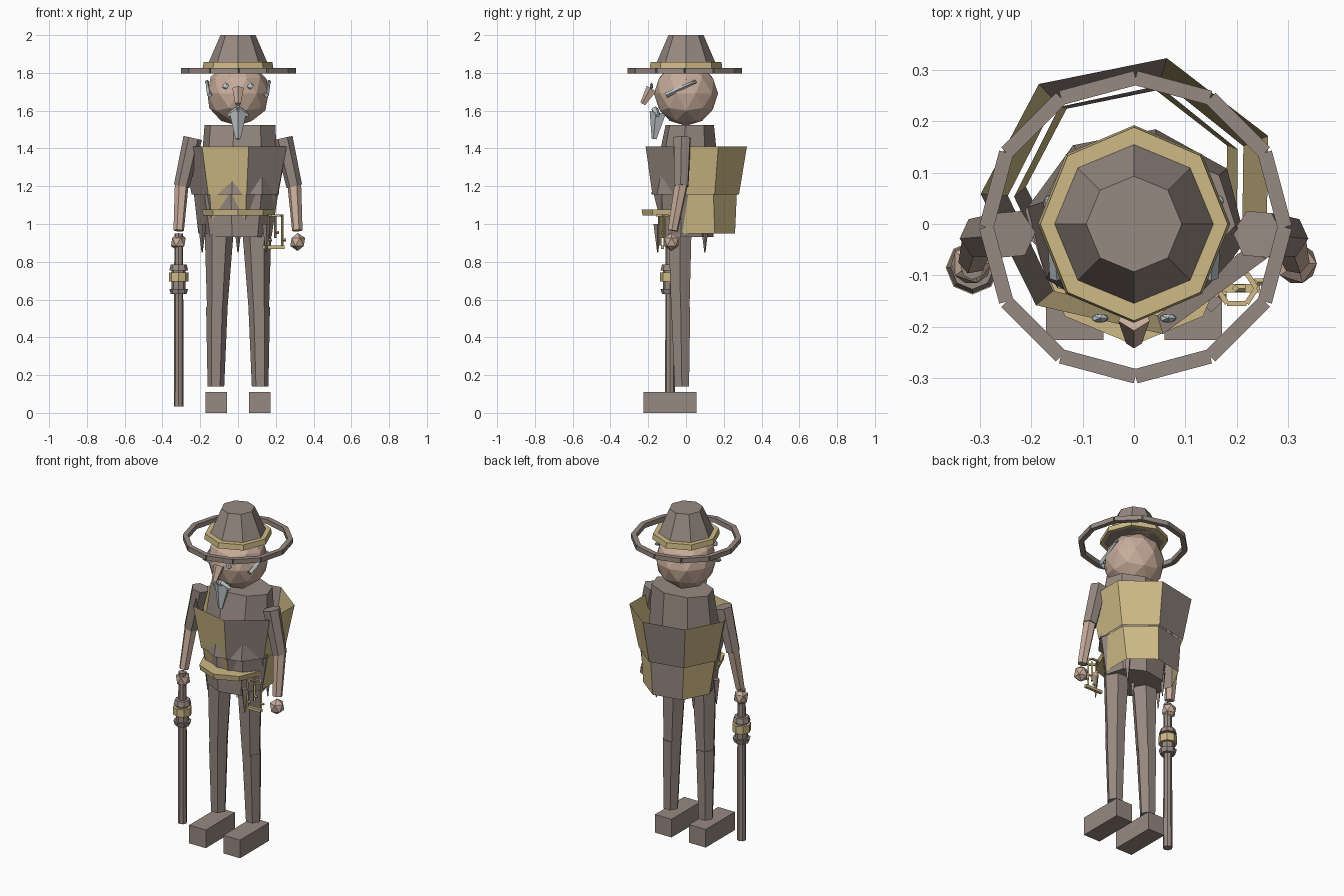
import bpy, bmesh, math
from mathutils import Vector, Matrix

cube = bpy.data.objects.get("Cube")
if cube:
    bpy.data.objects.remove(cube, do_unlink=True)


def material(name, rgb):
    m = bpy.data.materials.new(name)
    m.use_nodes = True
    m.diffuse_color = (*rgb, 1)
    m.node_tree.nodes["Principled BSDF"].inputs["Base Color"].default_value = (*rgb, 1)
    return m


BROWN = material("grey brown cloth", (0.31, 0.25, 0.22))
GOLD = material("tan gold", (0.62, 0.49, 0.24))
SKIN = material("skin", (0.58, 0.42, 0.33))
WHITE = material("white hair", (0.53, 0.57, 0.59))


def finish(name, bm, *mats):
    mesh = bpy.data.meshes.new(name)
    bm.to_mesh(mesh)
    bm.free()
    for m in mats:
        mesh.materials.append(m)
    obj = bpy.data.objects.new(name, mesh)
    bpy.context.collection.objects.link(obj)
    return obj


def loft(name, sections, sides, *mats, phase=0, caps=True):
    """Polygonal tube through (x, y, z, rx, ry) sections; panels cycle through the materials."""
    bm = bmesh.new()
    rings = []
    for x, y, z, rx, ry in sections:
        angles = [math.radians(phase) + math.tau * i / sides for i in range(sides)]
        rings.append([bm.verts.new((x + rx * math.cos(a), y + ry * math.sin(a), z)) for a in angles])
    for low, high in zip(rings, rings[1:]):
        for i in range(sides):
            j = (i + 1) % sides
            face = bm.faces.new((low[i], low[j], high[j], high[i]))
            face.material_index = i % len(mats)
    if caps:
        bm.faces.new(rings[0][::-1])
        bm.faces.new(rings[-1])
    return finish(name, bm, *mats)


def rod(name, start, end, r0, r1, sides, mat, turn=0):
    """Tapered prism between two points."""
    a, b = Vector(start), Vector(end)
    d = b - a
    matrix = (Matrix.Translation((a + b) / 2) @ d.to_track_quat("Z", "Y").to_matrix().to_4x4()
              @ Matrix.Rotation(math.radians(turn), 4, "Z"))
    bm = bmesh.new()
    bmesh.ops.create_cone(bm, cap_ends=True, segments=sides, radius1=r0, radius2=r1,
                          depth=d.length, matrix=matrix)
    return finish(name, bm, mat)


def ball(name, center, size, detail, mat):
    bm = bmesh.new()
    matrix = Matrix.Translation(center) @ Matrix.Diagonal((*size, 1))
    bmesh.ops.create_icosphere(bm, subdivisions=detail, radius=1, matrix=matrix)
    return finish(name, bm, mat)


def box(name, center, size, mat):
    bm = bmesh.new()
    bmesh.ops.create_cube(bm, size=1, matrix=Matrix.Translation(center) @ Matrix.Diagonal((*size, 1)))
    return finish(name, bm, mat)


# Hat: crown, band and a floating brim of twelve straight bars
loft("hat_crown", [(0, 0, 1.825, 0.168, 0.168), (0, 0, 2.0, 0.093, 0.093)], 8, BROWN, phase=90)
loft("hat_band", [(0, 0, 1.825, 0.187, 0.192), (0, 0, 1.857, 0.182, 0.188)], 8, GOLD, phase=90)
brim = [(0.003 + 0.29 * math.cos(math.tau * i / 12), -0.006 + 0.29 * math.sin(math.tau * i / 12), 1.812)
        for i in range(13)]
for i in range(12):
    rod(f"brim_bar_{i + 1}", brim[i], brim[i + 1], 0.02, 0.02, 4, BROWN, turn=45)

# Head and face
ball("head", (0, 0, 1.69), (0.17, 0.17, 0.17), 2, SKIN)
rod("nose", (0, -0.18, 1.715), (0, -0.228, 1.635), 0.032, 0.016, 5, SKIN)
rod("beard", (0, -0.145, 1.59), (0, -0.168, 1.45), 0.048, 0.014, 5, WHITE)
for side, s in (("left", 1), ("right", -1)):
    ball(f"{side}_eye", (s * 0.066, -0.183, 1.73), (0.019, 0.01, 0.019), 1, WHITE)
    rod(f"{side}_moustache", (0, -0.165, 1.605), (s * 0.053, -0.15, 1.575), 0.02, 0.012, 5, WHITE)
    a, b = (s * 0.15, -0.105, 1.682), (s * 0.164, 0.045, 1.752)
    rod(f"{side}_sideburn", a, b, 0.014, 0.008, 4, WHITE)
    ball(f"{side}_sideburn_tip", b, (0.012, 0.012, 0.012), 1, WHITE)

# Torso
loft("upper_torso", [(0.005, 0, 1.155, 0.215, 0.187), (0.01, 0.02, 1.525, 0.19, 0.13)], 8, BROWN, phase=35)
loft("lower_torso", [(0, 0, 0.93, 0.18, 0.148), (0, 0, 1.155, 0.215, 0.156)], 8, BROWN, phase=35)

# Flared wrap of seven alternating panels, in two tiers
loft("upper_wrap", [(-0.005, 0.052, 1.155, 0.24, 0.235), (-0.005, 0.055, 1.41, 0.293, 0.275)],
     7, GOLD, BROWN, phase=25, caps=False)
loft("lower_wrap", [(-0.005, 0.07, 0.95, 0.205, 0.195), (-0.005, 0.05, 1.155, 0.228, 0.225)],
     7, GOLD, BROWN, phase=25, caps=False)

# Belt
loft("belt", [(0, -0.045, 1.045, 0.185, 0.185), (0, -0.045, 1.077, 0.19, 0.19)], 8, GOLD, phase=90)

# Ring of keys at the left hip
key_x, key_y, key_z = 0.2, -0.125, 1.045
ring = [(key_x + 0.038 * math.cos(math.tau * i / 6), key_y + 0.034 * math.sin(math.tau * i / 6), key_z)
        for i in range(7)]
for i in range(6):
    rod(f"key_ring_bar_{i + 1}", ring[i], ring[i + 1], 0.007, 0.007, 4, GOLD, turn=45)
for i, length in enumerate((0.16, 0.12, 0.16)):
    x = key_x - 0.04 + i * 0.037
    y = key_y + (i - 1) * 0.012
    rod(f"key_{i + 1}_shaft", (x, y, key_z), (x, y, key_z - length), 0.007, 0.007, 4, GOLD)
    rod(f"key_{i + 1}_bit", (x, y, key_z - length + 0.03), (x + 0.02, y, key_z - length + 0.03),
        0.007, 0.007, 4, GOLD)
rod("key_crossbar", (0.13, key_y, 0.877), (0.245, key_y, 0.877), 0.012, 0.012, 4, GOLD, turn=45)

# Tattered cloth points below the waist
for i, (x, y) in enumerate([(-0.19, -0.02), (-0.12, 0.1), (0.13, 0.1), (0.15, -0.15), (0.0, -0.01)]):
    rod(f"tatter_{i + 1}", (x, y, 1.0), (x, y, 0.85), 0.022, 0.003, 4, BROWN)

# Arms, legs and boots
for side, s in (("left", 1), ("right", -1)):
    shoulder, elbow = (s * 0.24, -0.02, 1.455), (s * 0.298, -0.025, 1.2)
    wrist, hand = (s * 0.314, -0.07, 0.965), (s * 0.316, -0.077, 0.905)
    rod(f"{side}_upper_arm", shoulder, elbow, 0.05, 0.042, 6, BROWN)
    rod(f"{side}_forearm", (elbow[0], elbow[1], 1.21), wrist, 0.037, 0.028, 6, SKIN)
    ball(f"{side}_hand", hand, (0.044, 0.044, 0.048), 1, SKIN)
    loft(f"{side}_thigh", [(s * 0.11, -0.03, 0.55, 0.054, 0.056), (s * 0.1, -0.032, 0.95, 0.076, 0.07)],
         6, BROWN)
    loft(f"{side}_shin", [(s * 0.117, -0.022, 0.14, 0.044, 0.044), (s * 0.112, -0.028, 0.56, 0.057, 0.058)],
         6, BROWN)
    box(f"{side}_boot", (s * 0.115, -0.085, 0.055), (0.112, 0.28, 0.11), BROWN)

# Staff with a banded collar, held in the right hand
staff_x, staff_y = -0.314, -0.085


def staff_part(name, z0, z1, r0, r1, mat):
    rod(name, (staff_x, staff_y, z0), (staff_x, staff_y, z1), r0, r1, 8, mat)


staff_part("staff", 0.035, 0.95, 0.026, 0.023, BROWN)
staff_part("staff_collar", 0.655, 0.77, 0.037, 0.037, BROWN)
staff_part("staff_lower_ring", 0.63, 0.657, 0.042, 0.05, BROWN)
staff_part("staff_gold_band", 0.695, 0.742, 0.052, 0.052, GOLD)
staff_part("staff_upper_ring", 0.755, 0.785, 0.05, 0.042, BROWN)
